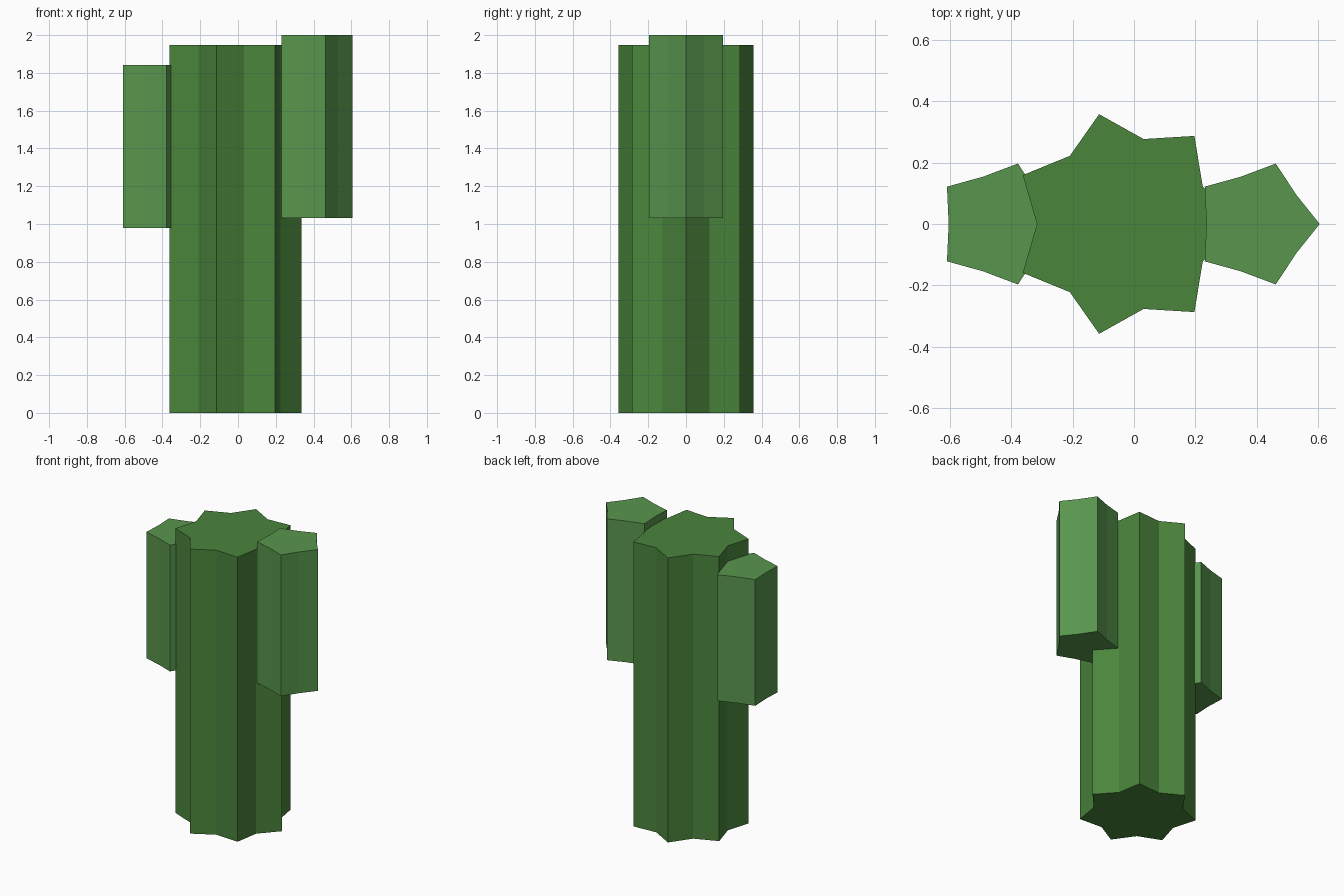
import bpy, bmesh, math

if "Cube" in bpy.data.objects:
    bpy.data.objects.remove(bpy.data.objects["Cube"])


def material(name, color):
    m = bpy.data.materials.new(name)
    m.diffuse_color = (*color, 1)
    m.use_nodes = True
    m.node_tree.nodes["Principled BSDF"].inputs["Base Color"].default_value = m.diffuse_color
    return m


def star_prism(name, points, cx, outer, inner, z0, z1, mat):
    """Extrude a star-shaped section with alternating ribs and grooves."""
    bm = bmesh.new()
    ring = []
    for i in range(points * 2):
        r = inner if i % 2 else outer
        a = math.pi * i / points
        ring.append(bm.verts.new((cx + r * math.cos(a), r * math.sin(a), z0)))
    base = bm.faces.new(ring)
    ext = bmesh.ops.extrude_face_region(bm, geom=[base], use_keep_orig=True)
    top = [v for v in ext["geom"] if isinstance(v, bmesh.types.BMVert)]
    bmesh.ops.translate(bm, verts=top, vec=(0, 0, z1 - z0))
    bmesh.ops.recalc_face_normals(bm, faces=bm.faces)
    mesh = bpy.data.meshes.new(name)
    bm.to_mesh(mesh)
    bm.free()
    mesh.materials.append(mat)
    obj = bpy.data.objects.new(name, mesh)
    bpy.context.collection.objects.link(obj)
    return obj


trunk_green = material("trunk_green", (0.069, 0.235, 0.045))
arm_green = material("arm_green", (0.098, 0.305, 0.074))

# Seven-ribbed trunk
star_prism("cactus_trunk", 7, -0.032, 0.367, 0.284, 0, 1.948, trunk_green)

# Five-ribbed arms, partly sunk into the trunk
star_prism("right_arm", 5, 0.398, 0.207, 0.162, 1.033, 2.0, arm_green)
star_prism("left_arm", 5, -0.442, 0.207, 0.162, 0.978, 1.842, arm_green)
